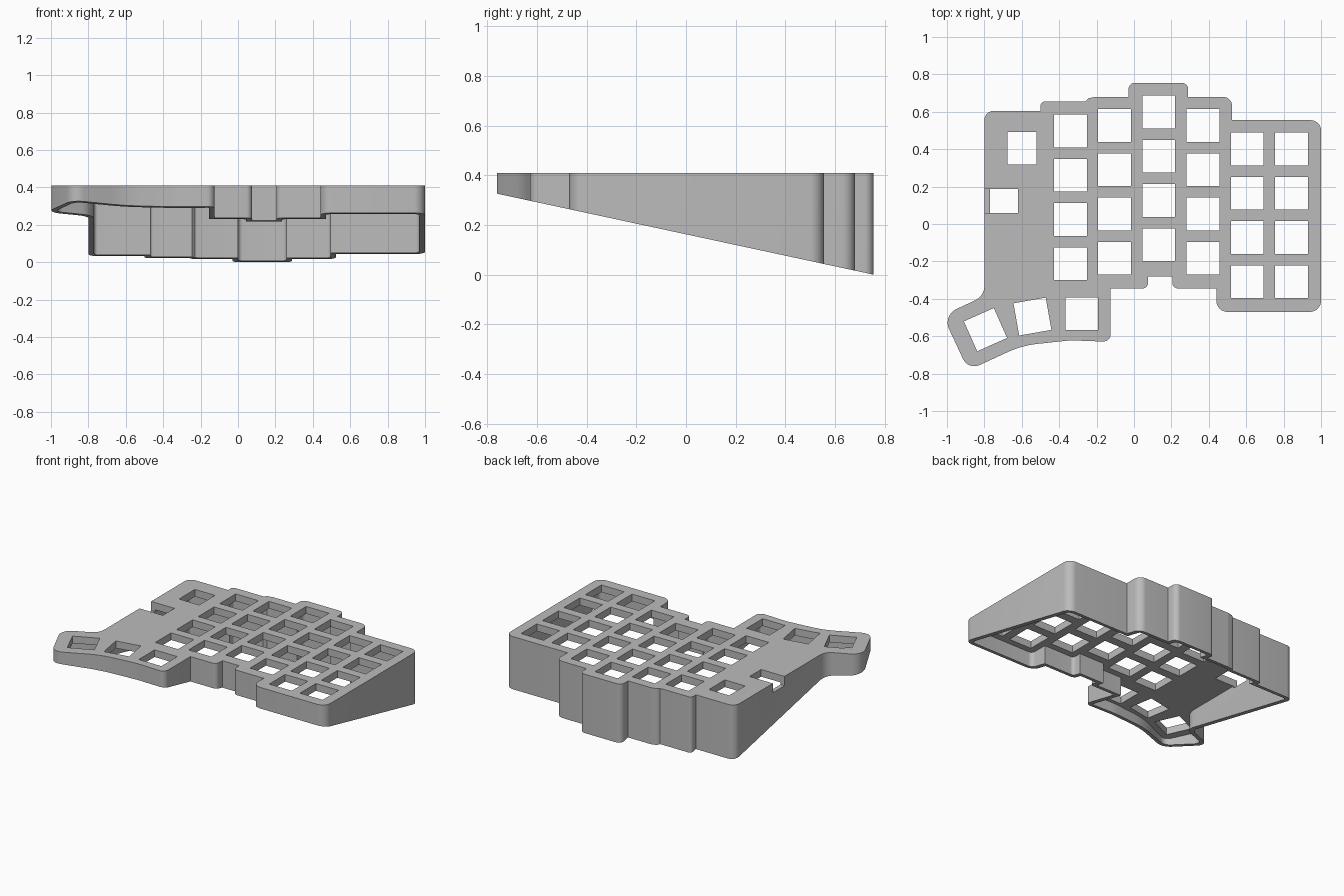
import bpy, bmesh, math
from mathutils import Vector, Matrix

cube = bpy.data.objects.get("Cube")
if cube:
    bpy.data.objects.remove(cube, do_unlink=True)

TOP, PLATE, WALL, KEY, PITCH = 0.41, 0.05, 0.031, 0.175, 0.2365

# Case outline, clockwise: x, y, corner radius
OUTLINE = [
    (-0.80, 0.605, 0.05), (-0.50, 0.605, 0), (-0.50, 0.655, 0.045),
    (-0.26, 0.655, 0), (-0.245, 0.672, 0.015), (-0.205, 0.68, 0.03),
    (-0.03, 0.68, 0), (-0.03, 0.755, 0.055), (0.29, 0.755, 0.055),
    (0.29, 0.68, 0), (0.525, 0.68, 0.05), (0.525, 0.555, 0),
    (1.0, 0.555, 0.055), (1.0, -0.47, 0.06), (0.44, -0.47, 0.06),
    (0.44, -0.345, 0), (0.205, -0.345, 0.055), (0.205, -0.28, 0),
    (0.075, -0.28, 0), (0.075, -0.345, 0.055), (-0.125, -0.345, 0),
    (-0.125, -0.63, 0.04), (-0.34, -0.622, 0.4), (-0.6, -0.65, 0.6),
    (-0.76, -0.724, 0.2), (-0.886, -0.782, 0.08), (-1.023, -0.489, 0.08),
    (-0.80, -0.385, 0.085),
]


def corners(inset):
    """Outline corners moved inwards, with radii adjusted to stay parallel."""
    pts = [Vector(p[:2]) for p in OUTLINE]
    out = []
    for i, p in enumerate(pts):
        a = (p - pts[i - 1]).normalized()
        b = (pts[(i + 1) % len(pts)] - p).normalized()
        na, nb = Vector((a.y, -a.x)), Vector((b.y, -b.x))
        turn = a.x * b.y - a.y * b.x
        r = OUTLINE[i][2]
        if r:
            r += inset if turn > 0 else -inset
        out.append((p + (na + nb) * inset / (1 + na.dot(nb)), max(r, 0)))
    return out


def rounded(cs, steps=8):
    """Replace each corner by an arc of its radius."""
    pts = []
    for i, (p, r) in enumerate(cs):
        u = cs[i - 1][0] - p
        v = cs[(i + 1) % len(cs)][0] - p
        if r < 0.002:
            pts.append(p)
            continue
        half = u.angle(v) / 2
        cut = min(r / math.tan(half), 0.48 * u.length, 0.48 * v.length)
        r = cut * math.tan(half)
        u.normalize()
        v.normalize()
        centre = p + (u + v).normalized() * r / math.sin(half)
        s, e = p + u * cut - centre, p + v * cut - centre
        sweep = s.angle_signed(e)
        for k in range(steps + 1):
            t = -sweep * k / steps
            pts.append(centre + Matrix.Rotation(t, 2) @ s)
    return pts


def prism(bm, pts, low, high):
    """Upright prism; low is a function giving the bottom height."""
    bottom = [bm.verts.new((p.x, p.y, low(p.y))) for p in pts]
    top = [bm.verts.new((p.x, p.y, high)) for p in pts]
    bm.faces.new(bottom)
    bm.faces.new(top)
    for i in range(len(pts)):
        bm.faces.new((bottom[i - 1], bottom[i], top[i], top[i - 1]))


def finish(bm, name):
    bmesh.ops.recalc_face_normals(bm, faces=bm.faces)
    mesh = bpy.data.meshes.new(name)
    bm.to_mesh(mesh)
    bm.free()
    ob = bpy.data.objects.new(name, mesh)
    bpy.context.collection.objects.link(ob)
    return ob


# Solid wedge body with a sloping underside
bm = bmesh.new()
prism(bm, rounded(corners(0)), lambda y: 0.1625 - 0.215 * y, TOP)
case = finish(bm, "keyboard_case")

# Open cavity below the top plate
bm = bmesh.new()
prism(bm, rounded(corners(WALL)), lambda y: -0.5, TOP - PLATE)
cavity = finish(bm, "cavity_cutter")

# Key openings, small display opening and side port
bm = bmesh.new()


def opening(x, y, w=KEY, d=KEY, turn=0, low=-0.6):
    m = (Matrix.Translation((x, y, (low + 0.6) / 2))
         @ Matrix.Rotation(math.radians(turn), 4, 'Z')
         @ Matrix.Diagonal((w, d, 0.6 - low, 1)))
    bmesh.ops.create_cube(bm, size=1, matrix=m)


for x, y in ((-0.34, 0.497), (-0.104, 0.527), (0.132, 0.599),
             (0.369, 0.527), (0.605, 0.401), (0.842, 0.401)):
    for row in range(4):
        opening(x, y - row * PITCH)
opening(-0.28, -0.48)
opening(-0.543, -0.495, turn=10)
opening(-0.794, -0.565, turn=24)
opening(-0.599, 0.405, w=0.155)
opening(-0.76, 0.123, w=0.28, d=0.128, low=TOP - 0.065)
openings = finish(bm, "opening_cutter")

# Cut the body and keep the result as a plain mesh
for cutter in (cavity, openings):
    cutter.hide_render = True
    mod = case.modifiers.new(cutter.name, 'BOOLEAN')
    mod.operation, mod.solver, mod.object = 'DIFFERENCE', 'EXACT', cutter
graph = bpy.context.evaluated_depsgraph_get()
result = bpy.data.meshes.new_from_object(case.evaluated_get(graph))
case.modifiers.clear()
case.data = result
for cutter in (cavity, openings):
    bpy.data.objects.remove(cutter, do_unlink=True)

# Plain grey plastic
grey = bpy.data.materials.new("grey_plastic")
grey.use_nodes = True
colour = (0.5, 0.5, 0.5, 1)
grey.diffuse_color = colour
grey.node_tree.nodes["Principled BSDF"].inputs["Base Color"].default_value = colour
case.data.materials.clear()
case.data.materials.append(grey)

bpy.ops.object.select_all(action='DESELECT')
case.select_set(True)
bpy.context.view_layer.objects.active = case
bpy.ops.object.shade_smooth_by_angle(angle=math.radians(30))
